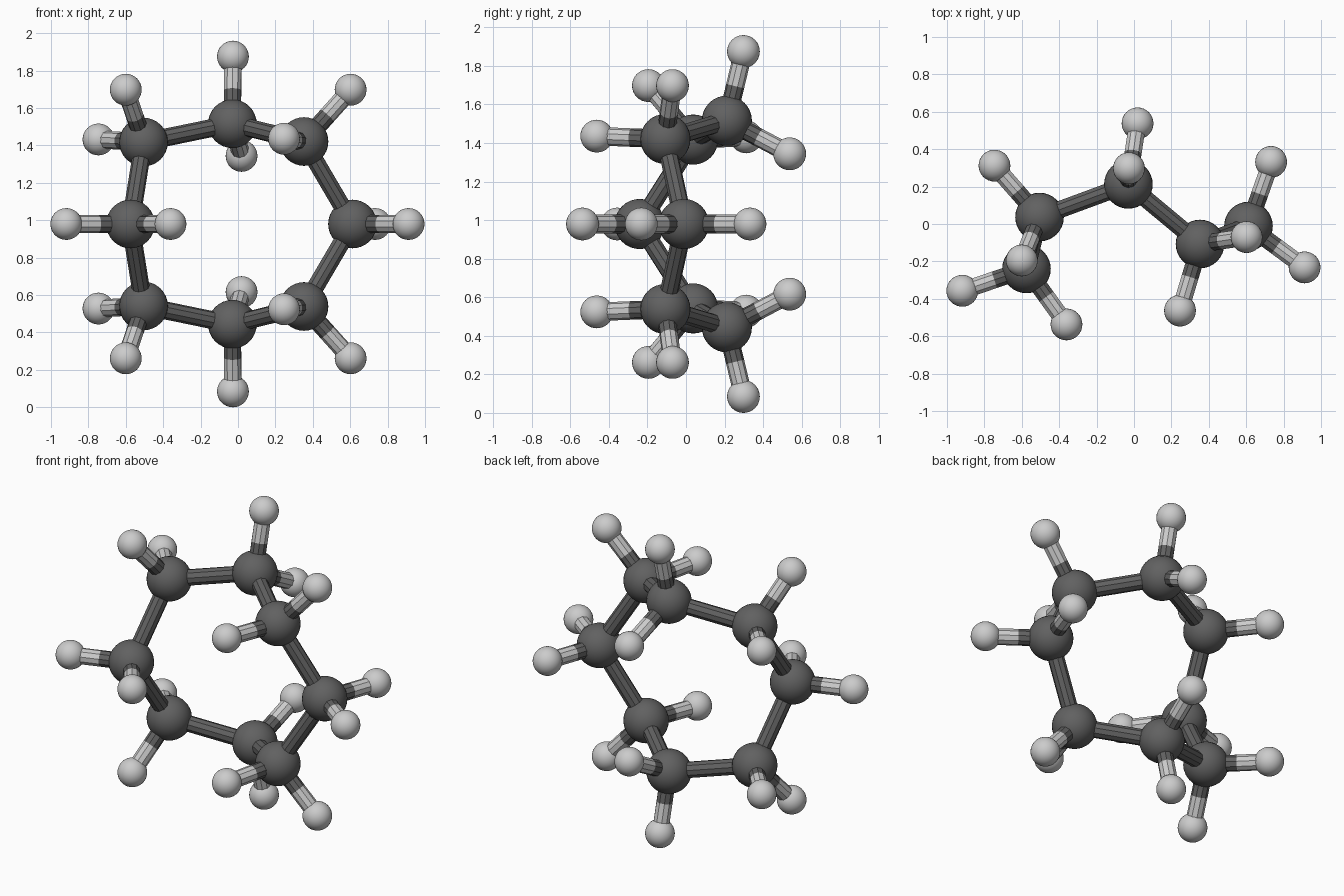
import bpy
from mathutils import Vector

if "Cube" in bpy.data.objects:
    bpy.data.objects.remove(bpy.data.objects["Cube"])

MID = 0.98            # height of the mirror plane
R_C, R_H, R_BOND = 0.13, 0.085, 0.048

dark = bpy.data.materials.new("carbon_dark")
dark.diffuse_color = (0.12, 0.12, 0.12, 1)
dark.use_nodes = True
dark.node_tree.nodes["Principled BSDF"].inputs["Base Color"].default_value = dark.diffuse_color

# Half ring: carbon (x, y, height above mirror plane) and its two hydrogens
half = [
    ((-0.575, -0.24, 0), [(-0.918, -0.357, 0), (-0.361, -0.537, 0)]),
    ((-0.505, 0.037, 0.438), [(-0.60, -0.195, 0.718), (-0.746, 0.312, 0.452)]),
    ((-0.03, 0.212, 0.536), [(-0.027, 0.298, 0.895), (0.019, 0.538, 0.364)]),
    ((0.353, -0.107, 0.441), [(0.602, -0.07, 0.718), (0.246, -0.463, 0.456)]),
    ((0.612, -0.011, 0), [(0.912, -0.232, 0), (0.733, 0.332, 0)]),
]


def place(p, side):
    return Vector((p[0], p[1], MID + side * p[2]))


def finish(name, mat):
    ob = bpy.context.object
    ob.name = name
    if mat:
        ob.data.materials.append(mat)
    return ob


def ball(name, p, r, mat=None):
    bpy.ops.mesh.primitive_uv_sphere_add(segments=32, ring_count=16, radius=r, location=p)
    bpy.ops.object.shade_smooth()
    return finish(name, mat)


def rod(name, a, b, mat=None):
    d = b - a
    bpy.ops.mesh.primitive_cylinder_add(
        vertices=10, radius=R_BOND, depth=d.length, location=(a + b) / 2,
        rotation=d.to_track_quat('Z', 'Y').to_euler())
    return finish(name, mat)


# Full ring: upper half, then the mirrored lower half without the end carbons
ring = [(c, hs, 1) for c, hs in half] + [(c, hs, -1) for c, hs in half[3:0:-1]]

for i, (c, hs, side) in enumerate(ring):
    a = place(c, side)
    ball(f"carbon_{i + 1}", a, R_C, dark)
    # Bond to the next carbon
    nc, _, nside = ring[(i + 1) % len(ring)]
    rod(f"ring_bond_{i + 1}", a, place(nc, nside), dark)
    # Two hydrogens, each on a two-tone bond
    for j, h in enumerate(hs):
        b = place(h, side)
        m = (a + b) / 2
        tag = f"{i + 1}_{j + 1}"
        ball(f"hydrogen_{tag}", b, R_H)
        rod(f"bond_carbon_half_{tag}", a, m, dark)
        rod(f"bond_hydrogen_half_{tag}", m, b)
